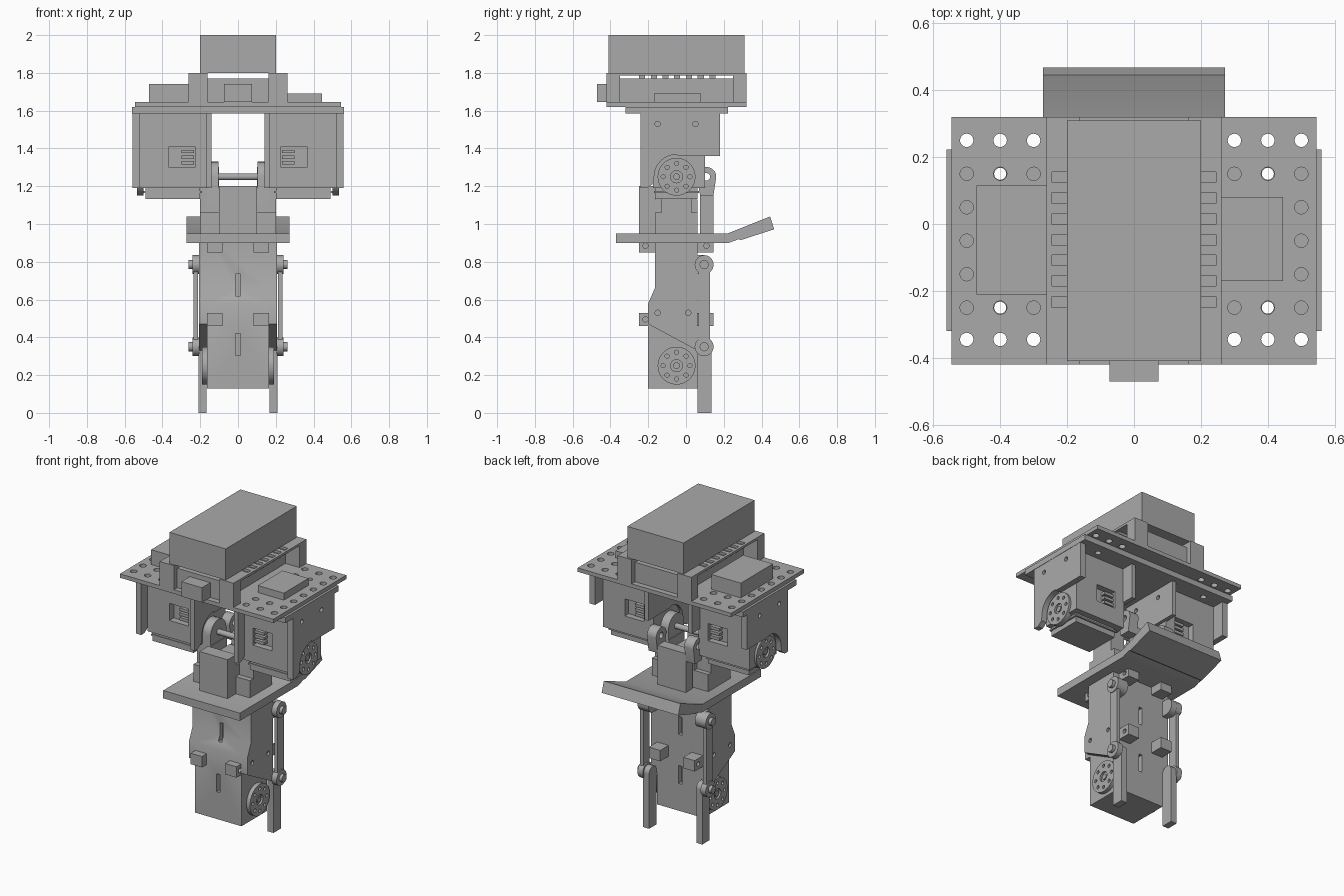
import bpy, bmesh, math
from mathutils import Matrix, Vector

if "Cube" in bpy.data.objects:
    bpy.data.objects.remove(bpy.data.objects["Cube"], do_unlink=True)

grey = bpy.data.materials.new("plain grey")
grey.use_nodes = True
GREY = (0.40, 0.40, 0.40, 1)
grey.diffuse_color = GREY
grey.node_tree.nodes["Principled BSDF"].inputs["Base Color"].default_value = GREY


# shapes: each helper returns a function that adds geometry to a bmesh
def box(x0, x1, y0, y1, z0, z1):
    def add(bm):
        m = Matrix.Translation(((x0 + x1) / 2, (y0 + y1) / 2, (z0 + z1) / 2))
        size = Matrix.Diagonal((abs(x1 - x0), abs(y1 - y0), abs(z1 - z0), 1))
        bmesh.ops.create_cube(bm, size=1, matrix=m @ size)
    return add


def disc(x0, x1, y, z, r, n=32):
    def add(bm):
        m = Matrix.Translation(((x0 + x1) / 2, y, z)) @ Matrix.Rotation(math.pi / 2, 4, 'Y')
        bmesh.ops.create_cone(bm, cap_ends=True, segments=n, radius1=r, radius2=r,
                              depth=abs(x1 - x0), matrix=m)
    return add


def peg(x, y, z0, z1, r, n=20):
    def add(bm):
        bmesh.ops.create_cone(bm, cap_ends=True, segments=n, radius1=r, radius2=r,
                              depth=z1 - z0, matrix=Matrix.Translation((x, y, (z0 + z1) / 2)))
    return add


def prism(profile, x0, x1):
    def add(bm):
        face = bm.faces.new([bm.verts.new((x0, y, z)) for y, z in profile])
        ext = bmesh.ops.extrude_face_region(bm, geom=[face])["geom"]
        bmesh.ops.translate(bm, vec=(x1 - x0, 0, 0),
                            verts=[v for v in ext if isinstance(v, bmesh.types.BMVert)])
    return add


def arc(y, z, r, a0, a1, n=14):
    angles = [math.radians(a0 + (a1 - a0) * i / n) for i in range(n + 1)]
    return [(y + r * math.cos(a), z + r * math.sin(a)) for a in angles]


def make(name, *shapes, cuts=None):
    bm = bmesh.new()
    for s in shapes:
        s(bm)
    bmesh.ops.recalc_face_normals(bm, faces=bm.faces)
    me = bpy.data.meshes.new(name)
    bm.to_mesh(me)
    bm.free()
    me.materials.append(grey)
    ob = bpy.data.objects.new(name, me)
    bpy.context.scene.collection.objects.link(ob)
    if cuts:
        cutter = make(name + "_cutter", *cuts)
        mod = ob.modifiers.new("cut", 'BOOLEAN')
        mod.object, mod.solver = cutter, 'EXACT'
        deps = bpy.context.evaluated_depsgraph_get()
        ob.data = bpy.data.meshes.new_from_object(ob.evaluated_get(deps))
        ob.modifiers.clear()
        bpy.data.objects.remove(cutter, do_unlink=True)
    bpy.ops.object.select_all(action='DESELECT')
    ob.select_set(True)
    bpy.context.view_layer.objects.active = ob
    bpy.ops.object.shade_smooth_by_angle(angle=math.radians(35))
    return ob


def horn(name, s, x0, x1, y, z):
    # round servo horn with a hub recess and a ring of bolt holes
    ring = [disc(s * (x1 - .012), s * (x1 + .02), y + .071 * math.cos(a), z + .071 * math.sin(a), .011, 12)
            for a in (i * math.pi / 4 for i in range(8))]
    make(name, disc(s * x0, s * x1, y, z, .1, 40),
         cuts=ring + [disc(s * (x1 - .012), s * (x1 + .02), y, z, .032, 24)])
    make(name + "_screw", disc(s * x0, s * (x1 - .004), y, z, .018, 16))


# top block, core and deck
make("top_block", box(-.2, .2, -.41, .31, 1.8, 2))
make("core_box", box(-.162, .162, -.385, .285, 1.63, 1.77))
make("front_box", box(-.073, .073, -.47, -.38, 1.645, 1.74))
make("left_deck_box", box(.26, .445, -.17, .08, 1.64, 1.69))
make("right_deck_box", box(-.47, -.26, -.21, .115, 1.64, 1.74))
rows = (.25, .15, .05, -.05, -.15, -.25, -.345)
holes = [peg(s * x, y, 1.55, 1.7, .02) for s in (-1, 1) for x in (.3, .4, .5) for y in rows
         if x == .5 or abs(y + .05) > .15]
make("deck_plate", box(-.545, .545, -.42, .32, 1.62, 1.645), cuts=holes)
make("deck_flange", box(-.56, .56, -.32, .222, 1.585, 1.62),
     cuts=[peg(s * .4, y, 1.5, 1.7, .018) for s in (-1, 1) for y in (.15, -.25)])

# hip bracket plate with an arch around the horn
HY, HZ = -.05, 1.25
bracket = ([(-.24, 1.6), (-.24, 1.19), (-.205, 1.19), (-.172, 1.215)]
           + arc(HY, HZ, .118, 175, 90) + [(-.04, 1.36), (.18, 1.36), (.18, 1.6)])
lug = [(-.13, .95)] + arc(HY, HZ, .08, 180, 0) + [(.03, .95)]
back_lug = [(.075, 1.15)] + arc(.108, HZ, .052, 180, 0) + [(.145, 1.15)]

# thigh side panel
side_panel = [(-.165, .92), (-.165, .66), (-.2, .58), (-.2, .47), (.06, .33), (.06, .92)]

for s, side in ((1, "left"), (-1, "right")):
    # slotted rail carrying the top block
    slots = [box(s * .17, s * .245, y - .016, y + .016, 1.77, 1.82)
             for y in (.14, .078, .015, -.048, -.108, -.17, -.233)]
    make(side + "_rail", box(s * .162, s * .262, -.42, .32, 1.62, 1.8),
         cuts=[box(s * .1, s * .3, -.35, .25, 1.645, 1.785)] + slots)

    # hip servo and its bracket
    bolts = [disc(s * .1, s * .6, y, 1.53, .014, 16) for y in (-.15, .05)]
    make(side + "_hip_outer_plate", prism(bracket, s * .52, s * .558), cuts=bolts)
    make(side + "_hip_inner_plate", prism(bracket, s * .14, s * .168), cuts=bolts)
    windows = [box(s * .228, s * .365, a, b, 1.3, 1.41) for a, b in ((-.3, -.13), (.06, .2))]
    make(side + "_hip_servo", box(s * .16, s * .521, -.175, .1, 1.19, 1.59), cuts=windows)
    make(side + "_servo_base", box(s * .2, s * .49, -.165, .06, 1.132, 1.2))
    make(side + "_servo_lip", box(s * .19, s * .5, -.17, .07, 1.165, 1.175))
    make(side + "_connectors", *[box(s * .232, s * .3, y - .018, y + .018, z, z + .018)
                                 for y in (-.145, .072) for z in (1.315, 1.345, 1.375)])
    horn(side + "_hip_horn", s, .5, .535, HY, HZ)

    # waist lugs
    make(side + "_hip_lug", prism(lug, s * .104, s * .165))
    make(side + "_waist_block", box(s * .1, s * .2, -.13, .03, .93, 1.19))
    make(side + "_waist_step", box(s * .1, s * .2, -.165, .06, .93, 1.06))
    make(side + "_back_lug", prism(back_lug, s * .1, s * .165),
         cuts=[disc(s * .05, s * .25, .108, HZ, .02, 20)])

    # leg side, knee horn, rear leg and link
    make(side + "_thigh_panel", prism(side_panel, s * .16, s * .207),
         cuts=[disc(s * .195, s * .25, y, .53, .014, 14) for y in (-.15, .012)])
    make(side + "_thigh_lug", disc(s * .165, s * .207, .095, .785, .05),
         box(s * .165, s * .207, .04, .095, .735, .835))
    horn(side + "_knee_horn", s, .16, .19, HY, .25)
    leg = [(.06, 0)] + [(.06, .34)] + arc(.097, .35, .038, 180, 0) + [(.135, .34), (.135, 0)]
    make(side + "_rear_leg", prism(leg, s * .168, s * .21))
    make(side + "_link_bar", box(s * .212, s * .236, .065, .128, .35, .785))
    for z, end in ((.35, "lower"), (.785, "upper")):
        make(f"{side}_{end}_link_eye", disc(s * .205, s * .242, .096, z, .05))
        make(f"{side}_{end}_link_pin", disc(s * .2, s * .262, .096, z, .024, 20))

    # front and back tabs with bolt holes
    for z0, z1, end in ((.46, .53, "lower"), (.85, .92, "upper")):
        for y0, y1, face in ((-.248, -.15, "front"), (.05, .145, "back")):
            yc = -.215 if face == "front" else .108
            make(f"{side}_{end}_{face}_tab", box(s * .082, s * .163, y0, y1, z0, z1),
                 cuts=[disc(s * .14, s * .2, yc, (z0 + z1) / 2, .014, 14)])

# hip rod
make("hip_rod", disc(-.12, .12, HY, HZ, .018, 20))

# waist posts and hull
make("front_post", box(-.1, .1, -.248, -.16, .93, 1.2))
make("back_post", box(-.1, .1, .075, .145, .93, 1.2))
make("waist_core", box(-.1, .1, -.16, .06, .93, 1.13))

# leg column with slots front and back
column = [(-.165, .95), (-.165, .66), (-.2, .58), (-.2, .13), (.06, .13), (.06, .95)]
slot_cuts = [box(-.012, .012, a, b, z, z + .115)
             for a, b in ((-.3, -.14), (.03, .2)) for z in (.305, .62)]
make("leg_column", prism(column, -.165, .165), cuts=slot_cuts)

# skirt tray with a raised rear lip
tray = [(-.37, .9), (.225, .9), (.28, .92), (.29, .915), (.467, .972), (.445, 1.04), (.22, .95), (-.37, .95)]
make("skirt_tray", prism(tray, -.272, .272))
